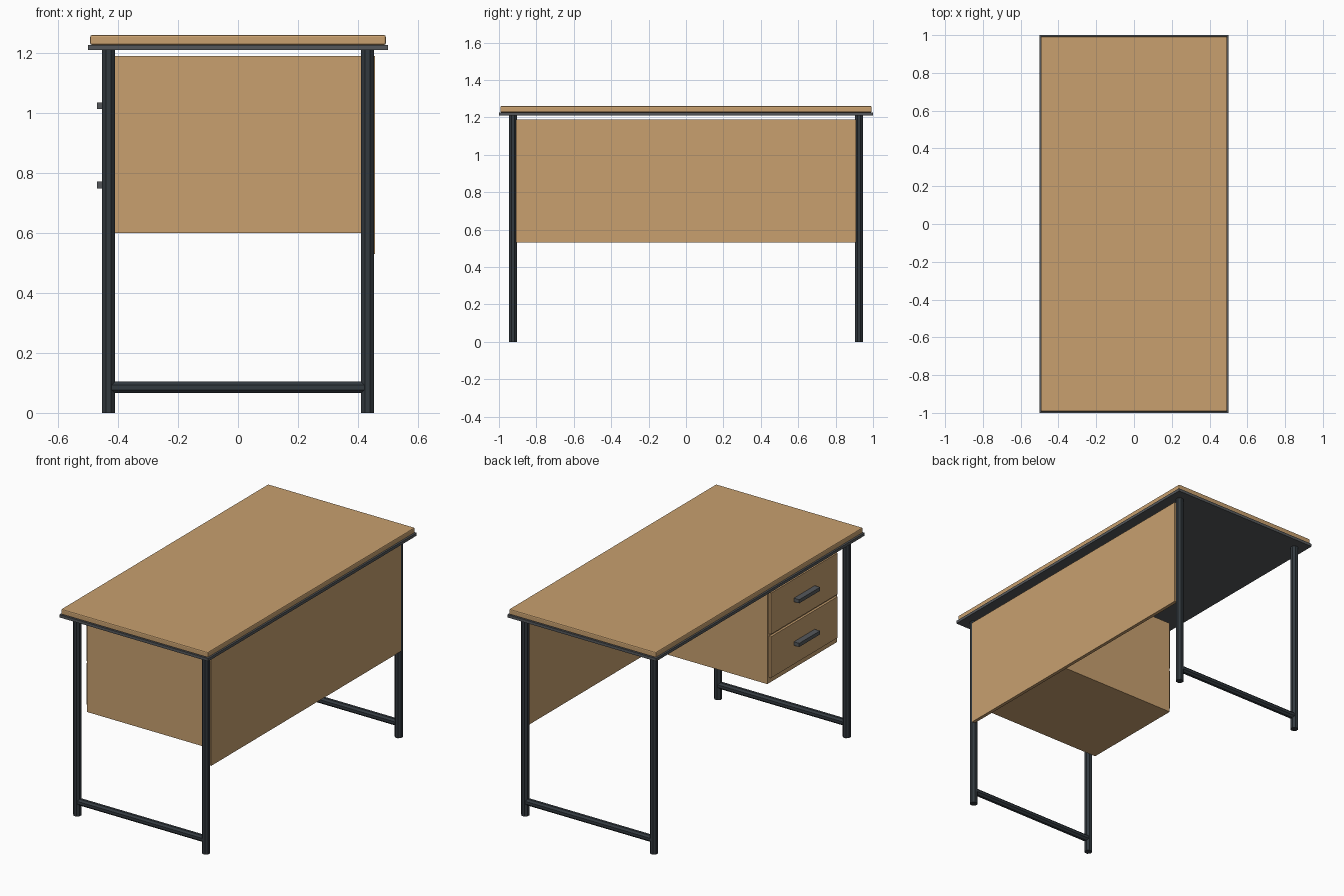
import bpy
import bmesh
from math import pi
from mathutils import Matrix, Vector

cube = bpy.data.objects.get("Cube")
if cube:
    bpy.data.objects.remove(cube, do_unlink=True)


def make_material(name, color):
    mat = bpy.data.materials.new(name)
    mat.use_nodes = True
    mat.diffuse_color = (*color, 1)
    mat.node_tree.nodes["Principled BSDF"].inputs["Base Color"].default_value = (*color, 1)
    return mat


wood = make_material("warm wood", (0.578, 0.352, 0.159))
steel = make_material("dark steel", (0.032, 0.041, 0.049))
grey = make_material("grey metal", (0.09, 0.097, 0.105))


def add_object(name, bm, mat):
    mesh = bpy.data.meshes.new(name)
    bm.to_mesh(mesh)
    bm.free()
    mesh.materials.append(mat)
    obj = bpy.data.objects.new(name, mesh)
    bpy.context.collection.objects.link(obj)
    return obj


def box(name, low, high, mat, bevel=0):
    """Box between two corners, with an optional small chamfer."""
    low, high = Vector(low), Vector(high)
    bm = bmesh.new()
    bmesh.ops.create_cube(bm, size=1, matrix=Matrix.Translation((low + high) / 2)
                          @ Matrix.Diagonal((*(high - low), 1)))
    obj = add_object(name, bm, mat)
    if bevel:
        mod = obj.modifiers.new("edge", "BEVEL")
        mod.width = bevel
        mod.segments = 2
    return obj


def tube(name, start, end, width, mat):
    """Eight-sided bar with flats facing the axes."""
    start, end = Vector(start), Vector(end)
    axis = end - start
    radius = width / 2 / 0.924
    bm = bmesh.new()
    bmesh.ops.create_cone(bm, cap_ends=True, segments=8, radius1=radius, radius2=radius,
                          depth=axis.length, matrix=Matrix.Rotation(pi / 8, 4, "Z"))
    turn = axis.to_track_quat("Z", "Y").to_matrix().to_4x4()
    bm.transform(Matrix.Translation((start + end) / 2) @ turn)
    return add_object(name, bm, mat)


# Table top on its metal tray
box("top_tray", (-0.5, -1, 1.21), (0.5, 1, 1.227), grey)
box("table_top", (-0.493, -0.993, 1.227), (0.493, 0.993, 1.26), wood, 0.006)

# Leg frames at both ends
leg_x, leg_y = 0.432, 0.925
for end, side_y in (("front", -leg_y), ("back", leg_y)):
    for side, x in (("right", -leg_x), ("left", leg_x)):
        tube(f"{end}_{side}_leg", (x, side_y, 0), (x, side_y, 1.21), 0.042, steel)
    tube(f"{end}_crossbar", (-leg_x, side_y, 0.085), (leg_x, side_y, 0.085), 0.038, steel)

# Privacy panel along the left side
box("privacy_panel", (0.437, -0.91, 0.53), (0.457, 0.91, 1.19), wood)

# Drawer cabinet with two proud drawer fronts and bar handles
box("drawer_cabinet", (-0.42, -0.85, 0.6), (0.437, -0.18, 1.19), wood)
for name, z in (("lower", 0.76), ("upper", 1.025)):
    box(f"{name}_drawer_front", (-0.434, -0.835, z - 0.125), (-0.42, -0.195, z + 0.125), wood)
    box(f"{name}_drawer_handle", (-0.47, -0.615, z - 0.011), (-0.434, -0.415, z + 0.011), grey)
